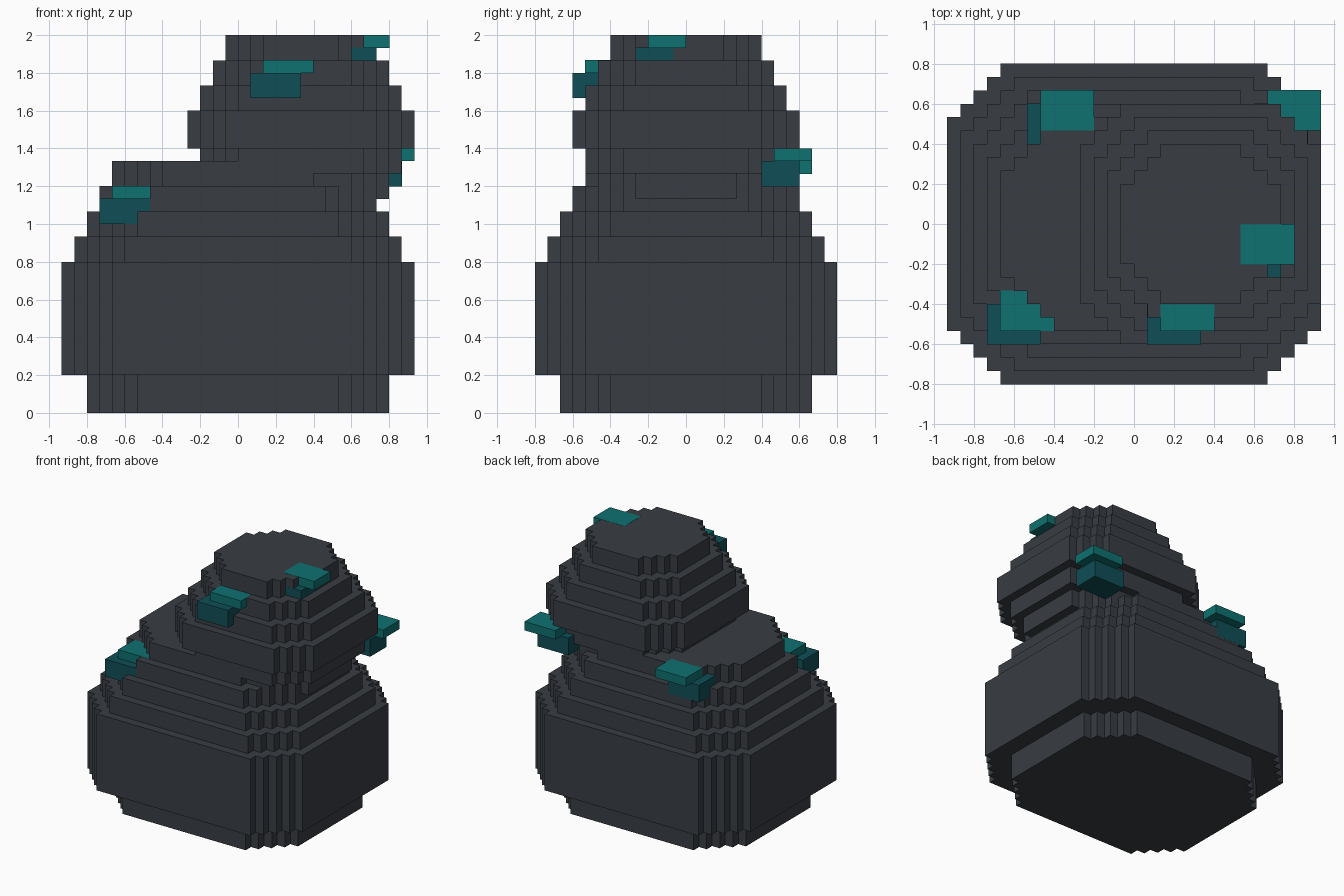
import bpy
import bmesh

U = 1 / 15  # size of one block

cube = bpy.data.objects.get("Cube")
if cube:
    bpy.data.objects.remove(cube, do_unlink=True)


def material(name, rgb):
    """Flat material from 0-255 sRGB values."""
    lin = [((c / 255 + 0.055) / 1.055) ** 2.4 if c > 10 else c / 255 / 12.92 for c in rgb]
    m = bpy.data.materials.new(name)
    m.use_nodes = True
    m.diffuse_color = (*lin, 1)
    bsdf = next(n for n in m.node_tree.nodes if n.type == 'BSDF_PRINCIPLED')
    bsdf.inputs["Base Color"].default_value = (*lin, 1)
    bsdf.inputs["Roughness"].default_value = 0.9
    return m


STONE = material("dark slate stone", (56, 61, 67))
MOSS_LIGHT = material("light teal moss", (15, 113, 113))
MOSS_DARK = material("dark teal moss", (15, 78, 86))


def stepped_outline(hx, hy, steps):
    """Rectangle with staircase corners, counter-clockwise, in blocks."""
    quad = []
    for i in range(steps + 1):
        quad.append((hx - i, hy - steps + i))
        if i < steps:
            quad.append((hx - i - 1, hy - steps + i))
    half = quad + [(-x, y) for x, y in reversed(quad)]
    return half + [(-x, -y) for x, y in half]


def add_prism(bm, outline, cx, z0, z1):
    verts = [bm.verts.new(((x + cx) * U, y * U, z0 * U)) for x, y in outline]
    base = bm.faces.new(verts)
    top = bmesh.ops.extrude_face_region(bm, geom=[base], use_keep_orig=True)["geom"]
    bmesh.ops.translate(bm, vec=(0, 0, (z1 - z0) * U),
                        verts=[g for g in top if isinstance(g, bmesh.types.BMVert)])


def finish(bm, name, mat):
    bmesh.ops.recalc_face_normals(bm, faces=bm.faces[:])
    me = bpy.data.meshes.new(name)
    bm.to_mesh(me)
    bm.free()
    me.materials.append(mat)
    ob = bpy.data.objects.new(name, me)
    bpy.context.collection.objects.link(ob)
    return ob


def boulder(name, cx, steps, layers):
    """Stack of stepped slabs: (z0, z1, half width, half depth)."""
    bm = bmesh.new()
    for z0, z1, hx, hy in layers:
        add_prism(bm, stepped_outline(hx, hy, steps), cx, z0, z1)
    return finish(bm, name, STONE)


def box(name, lo, size, mat, grow=0.001):
    bm = bmesh.new()
    bmesh.ops.create_cube(bm, size=1)
    for v in bm.verts:
        for i in range(3):
            v.co[i] = (lo[i] + size[i] / 2) * U + v.co[i] * (size[i] * U + 2 * grow)
    return finish(bm, name, mat)


# Large lower rock and smaller rock resting on its left side
boulder("lower_boulder", 0, 4, [
    (0, 3, 12, 10), (3, 12, 14, 12), (12, 14, 13, 11),
    (14, 16, 12, 10), (16, 18, 11, 9), (18, 20, 10, 8)])
boulder("upper_boulder", 5, 3, [
    (17, 19, 7, 7), (19, 21, 8, 8), (21, 24, 9, 9),
    (24, 26, 8, 8), (26, 28, 7, 7), (28, 30, 6, 6)])

# Moss clumps: a light cap over a thicker dark block, shifted one block
clumps = {
    "front": (2, -8, 27), "top": (8, -3, 29), "left": (10, 7, 20),
    "right": (-10, -8, 17), "back": (-7, 7, 19)}
for place, (x, y, z) in clumps.items():
    box(f"{place}_moss_cap", (x, y, z), (4, 3, 1), MOSS_LIGHT)
    box(f"{place}_moss_base", (x - 1, y - 1, z - 2), (4, 3, 2), MOSS_DARK, 0.0007)
